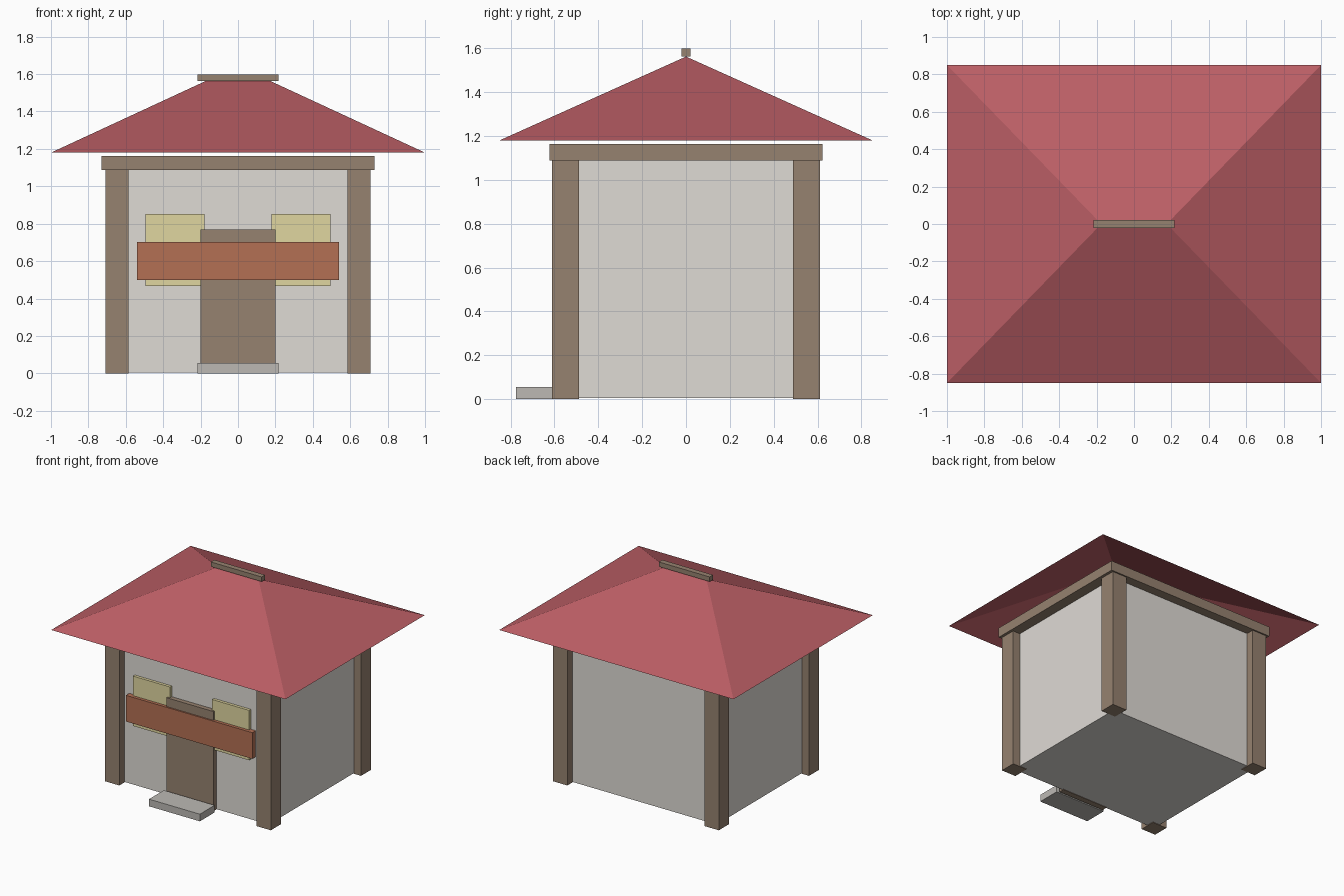
import bpy
import bmesh

default = bpy.data.objects.get("Cube")
if default:
    bpy.data.objects.remove(default, do_unlink=True)


def material(name, rgb):
    """Flat material from 0-255 display values, stored as linear."""
    lin = [(c / 255 / 12.92) if c < 11 else ((c / 255 + 0.055) / 1.055) ** 2.4 for c in rgb]
    mat = bpy.data.materials.new(name)
    mat.use_nodes = True
    mat.diffuse_color = (*lin, 1)
    mat.node_tree.nodes["Principled BSDF"].inputs["Base Color"].default_value = (*lin, 1)
    return mat


PLASTER = material("pale_plaster", (223, 219, 213))
TIMBER = material("brown_timber", (150, 130, 112))
TILE = material("red_tile", (187, 94, 101))
BOARD = material("rust_board", (179, 112, 84))
GLASS = material("yellow_glass", (224, 214, 160))
STONE = material("grey_stone", (188, 185, 180))


def finish(name, bm, mat):
    mesh = bpy.data.meshes.new(name)
    bm.to_mesh(mesh)
    bm.free()
    mesh.materials.append(mat)
    obj = bpy.data.objects.new(name, mesh)
    bpy.context.collection.objects.link(obj)
    return obj


def box(name, x, y, z, mat):
    """Box spanning the given (low, high) range on each axis."""
    bm = bmesh.new()
    bmesh.ops.create_cube(bm, size=1)
    for v in bm.verts:
        v.co = [sum(r) / 2 + c * (r[1] - r[0]) for r, c in zip((x, y, z), v.co)]
    return finish(name, bm, mat)


# Walls and the wall plate on top
WX, WY = 0.647, 0.55
box("walls", (-WX, WX), (-WY, WY), (0.004, 1.09), PLASTER)
box("wall_plate", (-0.73, 0.73), (-0.623, 0.623), (1.087, 1.163), TIMBER)

# Corner posts and front windows
POST = 0.062
for side, sx in (("left", 1), ("right", -1)):
    for end, sy in (("front", -1), ("back", 1)):
        cx, cy = sx * WX, sy * WY
        box(f"{end}_{side}_post", (cx - POST, cx + POST), (cy - POST, cy + POST),
            (0, 1.088), TIMBER)
    span = sorted((sx * 0.18, sx * 0.495))
    box(f"{side}_window", span, (-0.572, -0.54), (0.468, 0.853), GLASS)

# Door, sign board and step
box("door", (-0.2, 0.2), (-0.585, -0.54), (0.001, 0.77), TIMBER)
box("sign_board", (-0.54, 0.54), (-0.596, -0.555), (0.5, 0.702), BOARD)
box("front_step", (-0.217, 0.217), (-0.775, -0.595), (0, 0.055), STONE)

# Hipped roof, open underneath
bm = bmesh.new()
eaves = [bm.verts.new((x, y, 1.18)) for x, y in ((-1, -0.85), (1, -0.85), (1, 0.85), (-1, 0.85))]
ridge_r, ridge_l = (bm.verts.new((x, 0, 1.562)) for x in (-0.175, 0.175))
a, b, c, d = eaves
for face in ((a, b, ridge_l, ridge_r), (b, c, ridge_l), (c, d, ridge_r, ridge_l), (d, a, ridge_r)):
    bm.faces.new(face)
finish("hipped_roof", bm, TILE)
box("ridge_beam", (-0.217, 0.217), (-0.021, 0.021), (1.562, 1.598), TIMBER)
